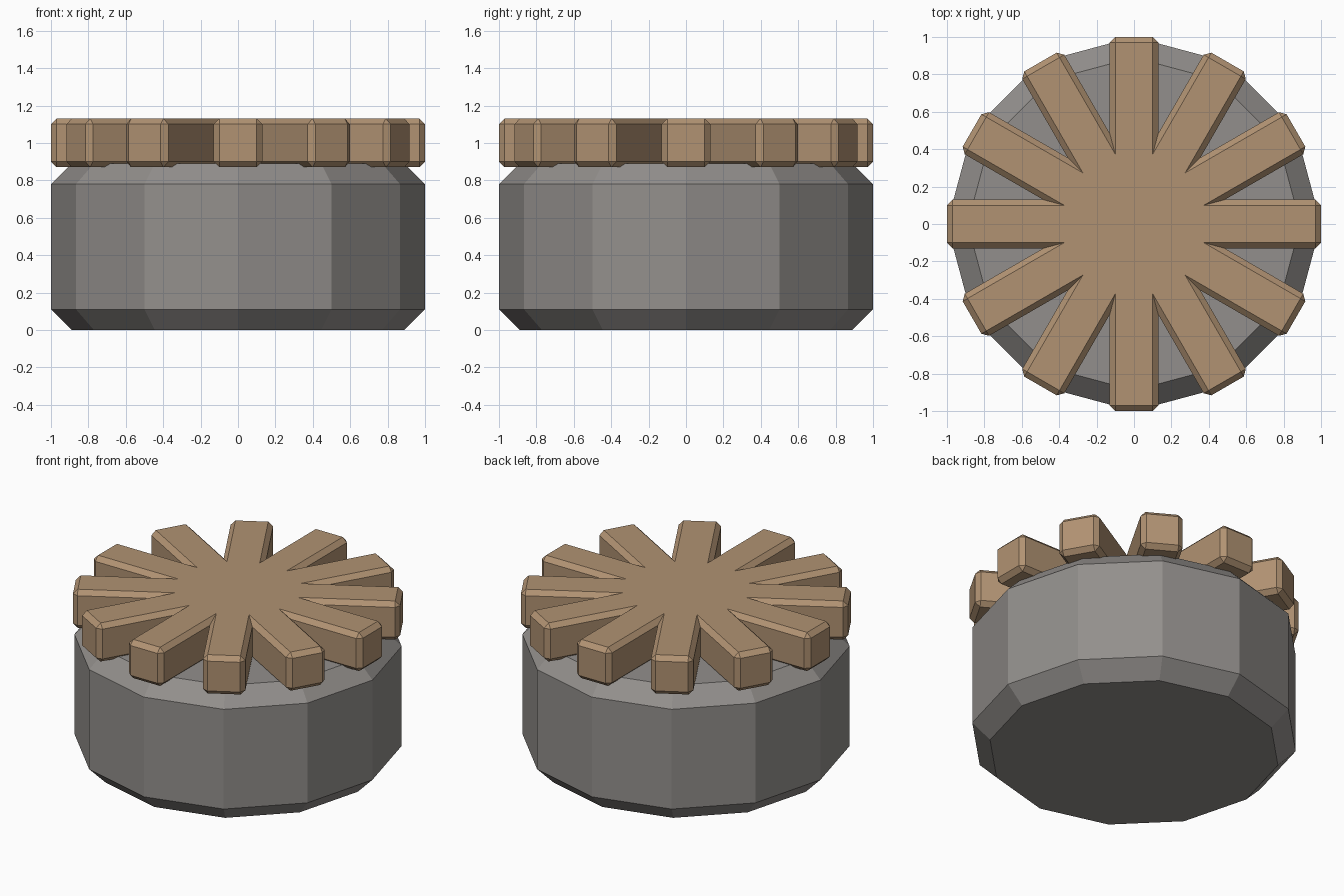
import bpy
import bmesh
from math import sin, cos, tan, pi
from mathutils import Matrix, Vector

cube = bpy.data.objects.get("Cube")
if cube:
    bpy.data.objects.remove(cube, do_unlink=True)

SIDES = 12
STEP = 2 * pi / SIDES


def make_material(name, rgb):
    mat = bpy.data.materials.new(name)
    mat.use_nodes = True
    color = (*rgb, 1)
    mat.diffuse_color = color
    mat.node_tree.nodes["Principled BSDF"].inputs["Base Color"].default_value = color
    return mat


def loft(name, rings, mat):
    """Join closed rings of points, bottom to top, and cap both ends."""
    bm = bmesh.new()
    loops = [[bm.verts.new(p) for p in ring] for ring in rings]
    for low, high in zip(loops, loops[1:]):
        for i in range(len(low)):
            j = (i + 1) % len(low)
            bm.faces.new((low[i], low[j], high[j], high[i]))
    bm.faces.new(list(reversed(loops[0])))
    bm.faces.new(loops[-1])
    bmesh.ops.remove_doubles(bm, verts=bm.verts[:], dist=0.0001)
    bmesh.ops.recalc_face_normals(bm, faces=bm.faces[:])
    mesh = bpy.data.meshes.new(name)
    bm.to_mesh(mesh)
    bm.free()
    mesh.materials.append(mat)
    obj = bpy.data.objects.new(name, mesh)
    bpy.context.collection.objects.link(obj)
    return obj


def polygon_ring(radius, z):
    return [(radius * cos(i * STEP), radius * sin(i * STEP), z) for i in range(SIDES)]


def star_ring(half_width, length, corner, z):
    """Outline of twelve equal arms meeting in sharp valleys."""
    valley = half_width / tan(STEP / 2)
    arm = [(valley, -half_width), (length - corner, -half_width),
           (length, corner - half_width), (length, half_width - corner),
           (length - corner, half_width)]
    return [Matrix.Rotation(i * STEP, 3, "Z") @ Vector((x, y, z))
            for i in range(SIDES) for x, y in arm]


grey = make_material("warm grey", (0.29, 0.275, 0.262))
tan_brown = make_material("tan brown", (0.44, 0.29, 0.17))

# Twelve-sided drum with chamfered rims
loft("drum_base", [polygon_ring(0.89, 0), polygon_ring(1, 0.11),
                   polygon_ring(1, 0.78), polygon_ring(0.89, 0.89)], grey)

# Star of crossed bars with bevelled edges
BEVEL = 0.03
HALF = 0.13
loft("star_top", [star_ring(HALF - BEVEL, 1 - BEVEL, 0, 0.87),
                  star_ring(HALF, 1, BEVEL, 0.87 + BEVEL),
                  star_ring(HALF, 1, BEVEL, 1.13 - BEVEL),
                  star_ring(HALF - BEVEL, 1 - BEVEL, 0, 1.13)], tan_brown)
